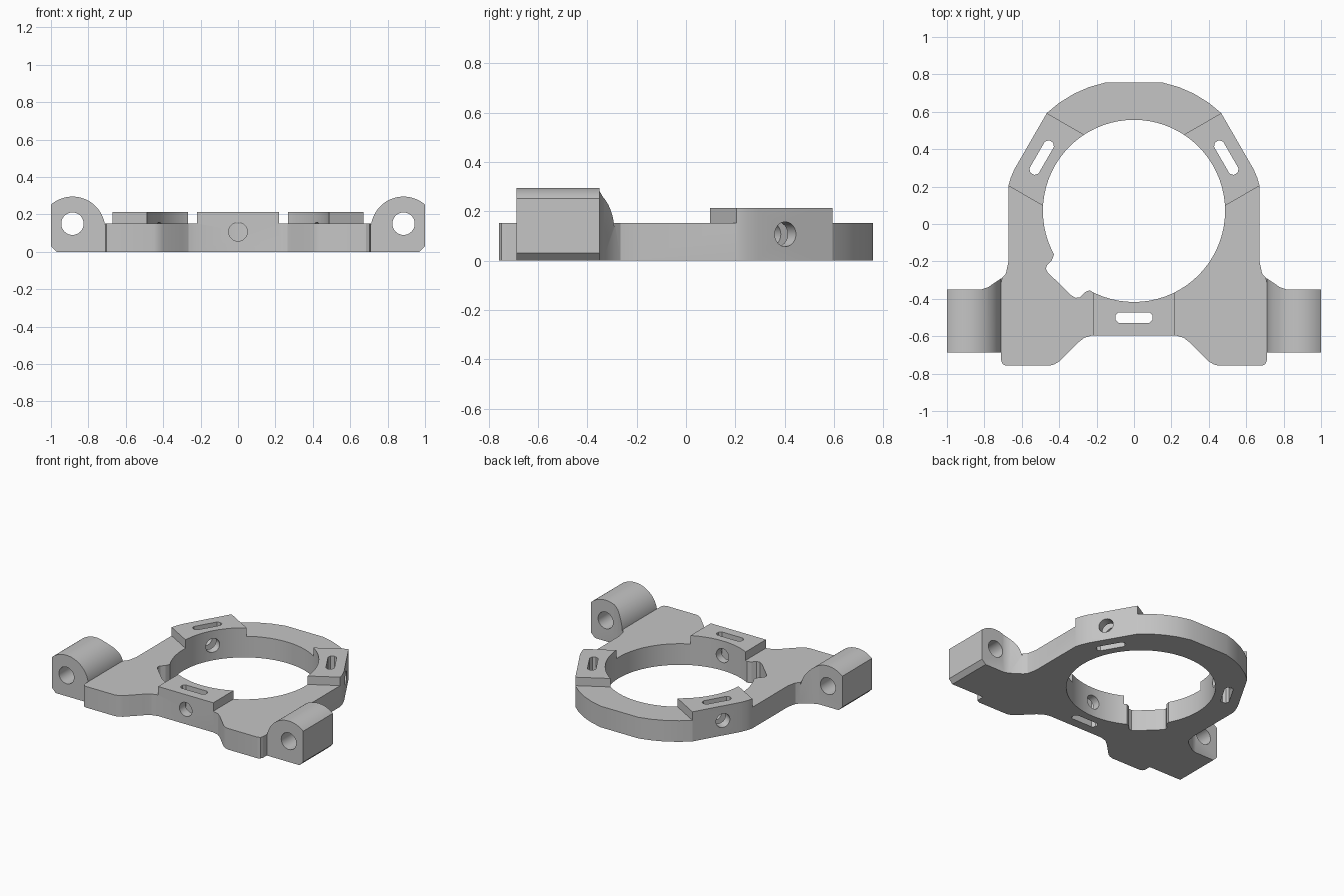
import bpy, bmesh
from math import cos, sin, pi, radians
from mathutils import Matrix, Vector

cube = bpy.data.objects.get("Cube")
if cube:
    bpy.data.objects.remove(cube, do_unlink=True)

grey = bpy.data.materials.new("plain_grey")
grey.use_nodes = True
grey.diffuse_color = (0.56, 0.56, 0.56, 1)
grey.node_tree.nodes["Principled BSDF"].inputs["Base Color"].default_value = (0.56, 0.56, 0.56, 1)

CENTRE = Vector((0, 0.07, 0))
PAD_TURNS = (0, 120, 240)


def prism(name, points, low, high, matrix=Matrix()):
    """Extrude a flat profile from low to high, then place it."""
    bm = bmesh.new()
    face = bm.faces.new([bm.verts.new((x, y, low)) for x, y in points])
    grown = bmesh.ops.extrude_face_region(bm, geom=[face])["geom"]
    bmesh.ops.translate(bm, vec=(0, 0, high - low),
                        verts=[v for v in grown if isinstance(v, bmesh.types.BMVert)])
    bm.normal_update()
    bmesh.ops.recalc_face_normals(bm, faces=bm.faces)
    bm.transform(matrix)
    bm.normal_update()
    mesh = bpy.data.meshes.new(name)
    bm.to_mesh(mesh)
    bm.free()
    mesh.materials.append(grey)
    obj = bpy.data.objects.new(name, mesh)
    bpy.context.collection.objects.link(obj)
    return obj


def combine(target, tool, operation):
    """Apply a boolean and remove the tool."""
    mod = target.modifiers.new("combine", "BOOLEAN")
    mod.operation, mod.solver, mod.object = operation, "EXACT", tool
    bpy.context.view_layer.objects.active = target
    bpy.ops.object.modifier_apply(modifier=mod.name)
    bpy.data.objects.remove(tool, do_unlink=True)


def arc(x, y, radius, start, end, count):
    angles = [radians(start + (end - start) * i / count) for i in range(count + 1)]
    return [(x + radius * cos(a), y + radius * sin(a)) for a in angles]


def circle(x, y, radius, count):
    return arc(x, y, radius, 0, 360, count)[:-1]


def around(degrees):
    return Matrix.Translation(CENTRE) @ Matrix.Rotation(radians(degrees), 4, "Z")


# Plate outline, mirrored from its +x half
half = [(0.15, 0.757), (0.24, 0.732), (0.32, 0.697), (0.40, 0.648), (0.466, 0.593),
        (0.495, 0.543), (0.64, 0.292), (0.66, 0.245), (0.671, 0.205), (0.671, -0.20),
        (0.685, -0.265), (0.705, -0.287), (0.71, -0.31), (0.71, -0.73), (0.703, -0.748),
        (0.685, -0.757), (0.45, -0.757), (0.425, -0.75), (0.40, -0.735), (0.30, -0.635),
        (0.265, -0.608), (0.22, -0.595)]
outline = half + [(-x, y) for x, y in reversed(half)]
bracket = prism("mounting_bracket", outline, 0, 0.213)

# Lower the plate between the three raised pads
land = [(0.063, 0.29), (1.622, 1.19), (-1.622, 1.19), (-0.063, 0.29)]
for turn in PAD_TURNS:
    combine(bracket, prism("land_cutter", land, 0.152, 1, around(turn)), "DIFFERENCE")

# Hinge lugs, with a curved fillet into the plate
lug_profile = ([(0.66, 0), (0.97, 0), (1, 0.03)]
               + arc(0.885, 0.12, 0.175, 48.9, 173.4, 24) + [(0.66, 0.14)])
footprint = [(0.66, -0.687), (1.1, -0.687), (1.1, -0.35), (0.815, -0.35),
             (0.78, -0.338), (0.705, -0.287), (0.66, -0.287)]
upright = Matrix.Rotation(pi / 2, 4, "X")
for side in (1, -1):
    lug = prism("hinge_lug", [(side * x, z) for x, z in lug_profile], 0.2, 0.8, upright)
    foot = prism("lug_footprint", [(side * x, y) for x, y in footprint], -1, 1)
    combine(lug, foot, "INTERSECT")
    combine(bracket, lug, "UNION")
    pin_hole = prism("pin_hole", circle(side * 0.885, 0.15, 0.06, 32), 0.2, 0.9, upright)
    combine(bracket, pin_hole, "DIFFERENCE")

# Central bore and its corner notch
combine(bracket, prism("bore", circle(0, CENTRE.y, 0.487, 72), -1, 1), "DIFFERENCE")
notch = [(-0.2, -0.1), (-0.425, -0.15), (-0.432, -0.175), (-0.44, -0.195), (-0.465, -0.22),
         (-0.471, -0.238), (-0.463, -0.257), (-0.335, -0.382), (-0.312, -0.395),
         (-0.288, -0.392), (-0.265, -0.367), (-0.245, -0.357), (-0.215, -0.35)]
combine(bracket, prism("notch", notch, -1, 1), "DIFFERENCE")

# Slot and radial screw hole through every pad
slot = [(0.1, 0.012), (0.083, 0.028), (-0.083, 0.028), (-0.1, 0.012),
        (-0.1, -0.012), (-0.083, -0.028), (0.083, -0.028), (0.1, -0.012)]
slot = [(x, y - 0.57) for x, y in slot]
for turn in PAD_TURNS:
    combine(bracket, prism("slot", slot, -1, 1, around(turn)), "DIFFERENCE")
    screw_hole = prism("screw_hole", circle(0, 0.107, 0.05, 24), 0.3, 0.8,
                       around(turn) @ upright)
    combine(bracket, screw_hole, "DIFFERENCE")

# Smooth the curved walls and keep the edges crisp
bpy.ops.object.select_all(action="DESELECT")
bracket.select_set(True)
bpy.context.view_layer.objects.active = bracket
bpy.ops.object.shade_smooth_by_angle(angle=radians(20))
